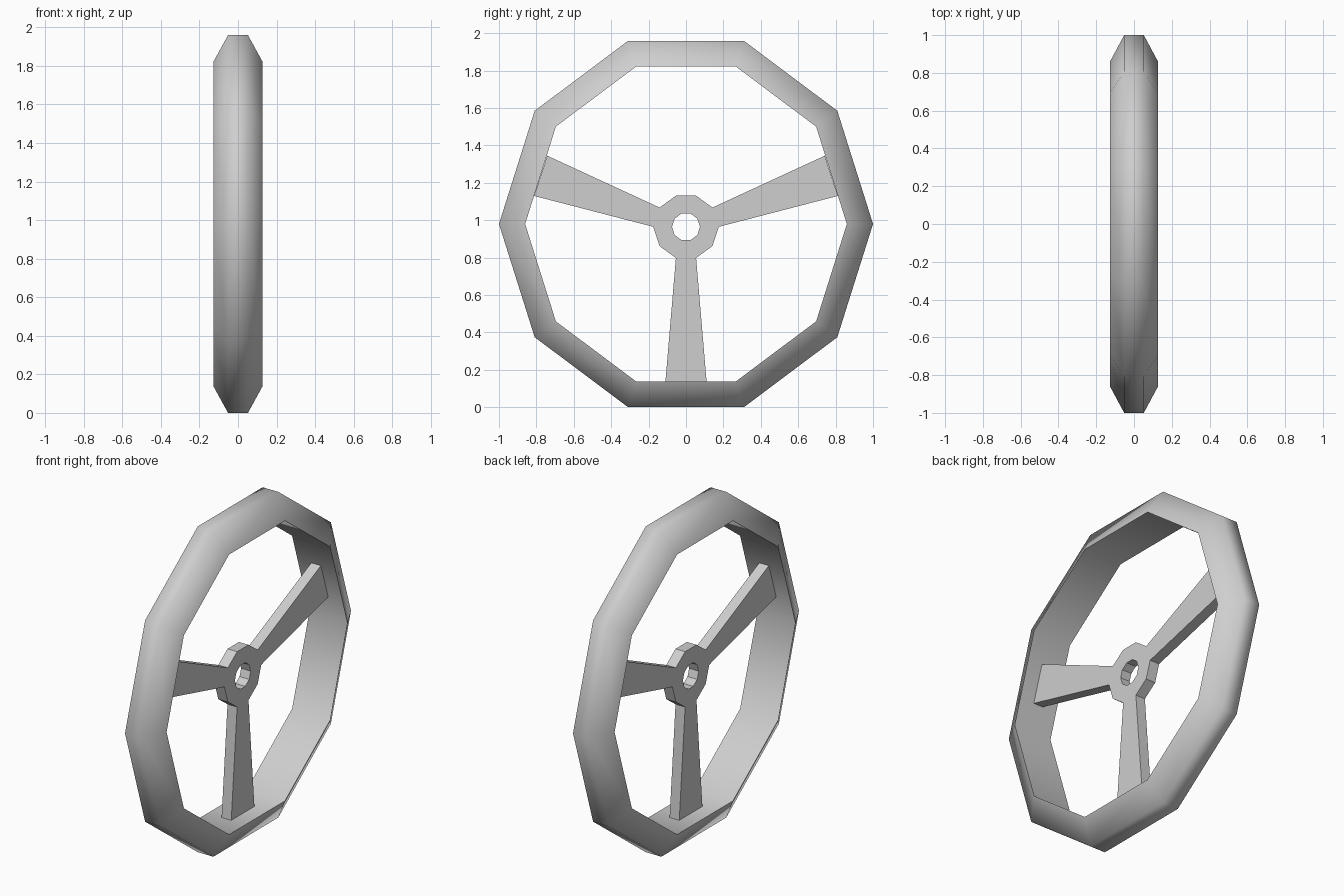
import bpy, bmesh
from math import sin, cos, pi, radians
from mathutils import Vector

cube = bpy.data.objects.get("Cube")
if cube:
    bpy.data.objects.remove(cube)

grey = bpy.data.materials.new("light_grey")
grey.use_nodes = True
colour = (0.62, 0.62, 0.62, 1)
grey.diffuse_color = colour
grey.node_tree.nodes["Principled BSDF"].inputs["Base Color"].default_value = colour

SIDES = 10


def finish(bm, name, smooth_angle=0):
    """Turn a bmesh into an object, smoothing edges below the given angle."""
    bmesh.ops.recalc_face_normals(bm, faces=bm.faces[:])
    for f in bm.faces:
        f.smooth = smooth_angle > 0
    for e in bm.edges:
        e.smooth = e.calc_face_angle(0) < radians(smooth_angle)
    mesh = bpy.data.meshes.new(name)
    bm.to_mesh(mesh)
    bm.free()
    mesh.materials.append(grey)
    obj = bpy.data.objects.new(name, mesh)
    bpy.context.collection.objects.link(obj)
    return obj


def ring(bm, x, radius, centre, stretch=1.0):
    """Ten vertices around the x axis."""
    return [bm.verts.new((x, radius * cos(2 * pi * i / SIDES),
                          centre + stretch * radius * sin(2 * pi * i / SIDES)))
            for i in range(SIDES)]


# Rim: a trapezoid section swept around ten sides
bm = bmesh.new()
section = [(-0.127, 0.86), (-0.052, 1.0), (0.052, 1.0), (0.127, 0.86)]
loops = [ring(bm, x, r, 0.98, 1.03) for x, r in section]
for a, b in zip(loops, loops[1:] + loops[:1]):
    for i in range(SIDES):
        j = (i + 1) % SIDES
        bm.faces.new((a[i], a[j], b[j], b[i]))
finish(bm, "rim", smooth_angle=70)

# Hub with a centre hole, and three spokes widening out to the rim
bm = bmesh.new()
HALF = 0.032
outer = ring(bm, -HALF, 0.175, 0.965)
inner = ring(bm, -HALF, 0.075, 0.965)
for i in range(SIDES):
    j = (i + 1) % SIDES
    bm.faces.new((inner[i], outer[i], outer[j], inner[j]))


def spoke(first, end_a, end_b):
    tips = [bm.verts.new((-HALF, y, z)) for y, z in (end_a, end_b)]
    bm.faces.new((outer[first], tips[0], tips[1], outer[first + 1]))


spoke(0, (0.812, 1.13), (0.742, 1.345))
spoke(4, (-0.742, 1.345), (-0.812, 1.13))
spoke(7, (-0.11, 0.138), (0.11, 0.138))

result = bmesh.ops.extrude_face_region(bm, geom=bm.faces[:], use_keep_orig=True)
moved = [v for v in result["geom"] if isinstance(v, bmesh.types.BMVert)]
bmesh.ops.translate(bm, verts=moved, vec=Vector((2 * HALF, 0, 0)))
finish(bm, "hub_and_spokes")
